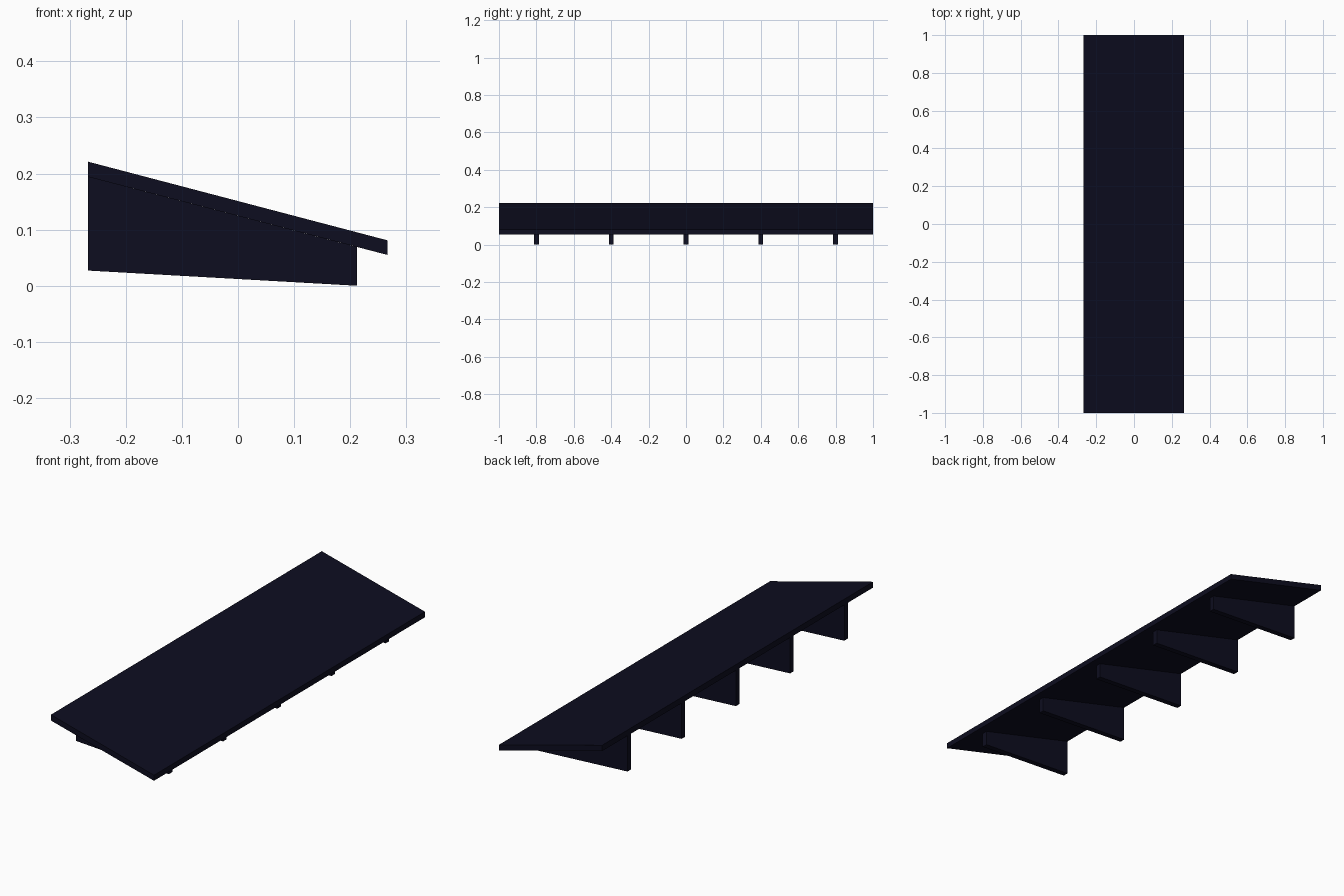
import bpy
import bmesh

if "Cube" in bpy.data.objects:
    bpy.data.objects.remove(bpy.data.objects["Cube"])

navy = bpy.data.materials.new("dark_navy")
navy.diffuse_color = (0.0040, 0.0040, 0.0140, 1.0)
navy.use_nodes = True
navy.node_tree.nodes["Principled BSDF"].inputs["Base Color"].default_value = navy.diffuse_color


def extrude_profile(name, profile, y_centre, width):
    """Extrude an (x, z) profile along y, centred on y_centre."""
    bm = bmesh.new()
    y0 = y_centre - width / 2
    face = bm.faces.new([bm.verts.new((x, y0, z)) for x, z in profile])
    result = bmesh.ops.extrude_face_region(bm, geom=[face])
    moved = [v for v in result["geom"] if isinstance(v, bmesh.types.BMVert)]
    bmesh.ops.translate(bm, verts=moved, vec=(0, width, 0))
    bmesh.ops.recalc_face_normals(bm, faces=bm.faces)
    mesh = bpy.data.meshes.new(name)
    bm.to_mesh(mesh)
    bm.free()
    mesh.materials.append(navy)
    obj = bpy.data.objects.new(name, mesh)
    bpy.context.collection.objects.link(obj)
    return obj


# Sloping slab with upright edges
extrude_profile("sloping_panel",
                [(-0.267, 0.194), (0.266, 0.055), (0.266, 0.081), (-0.267, 0.221)],
                0, 2.0)

# Five tapered brackets whose tops follow the underside of the slab
bracket = [(-0.267, 0.027), (0.212, 0.0), (0.212, 0.069), (-0.267, 0.194)]
for i in range(5):
    extrude_profile(f"support_bracket_{i + 1}", bracket, -0.8 + 0.4 * i, 0.026)
